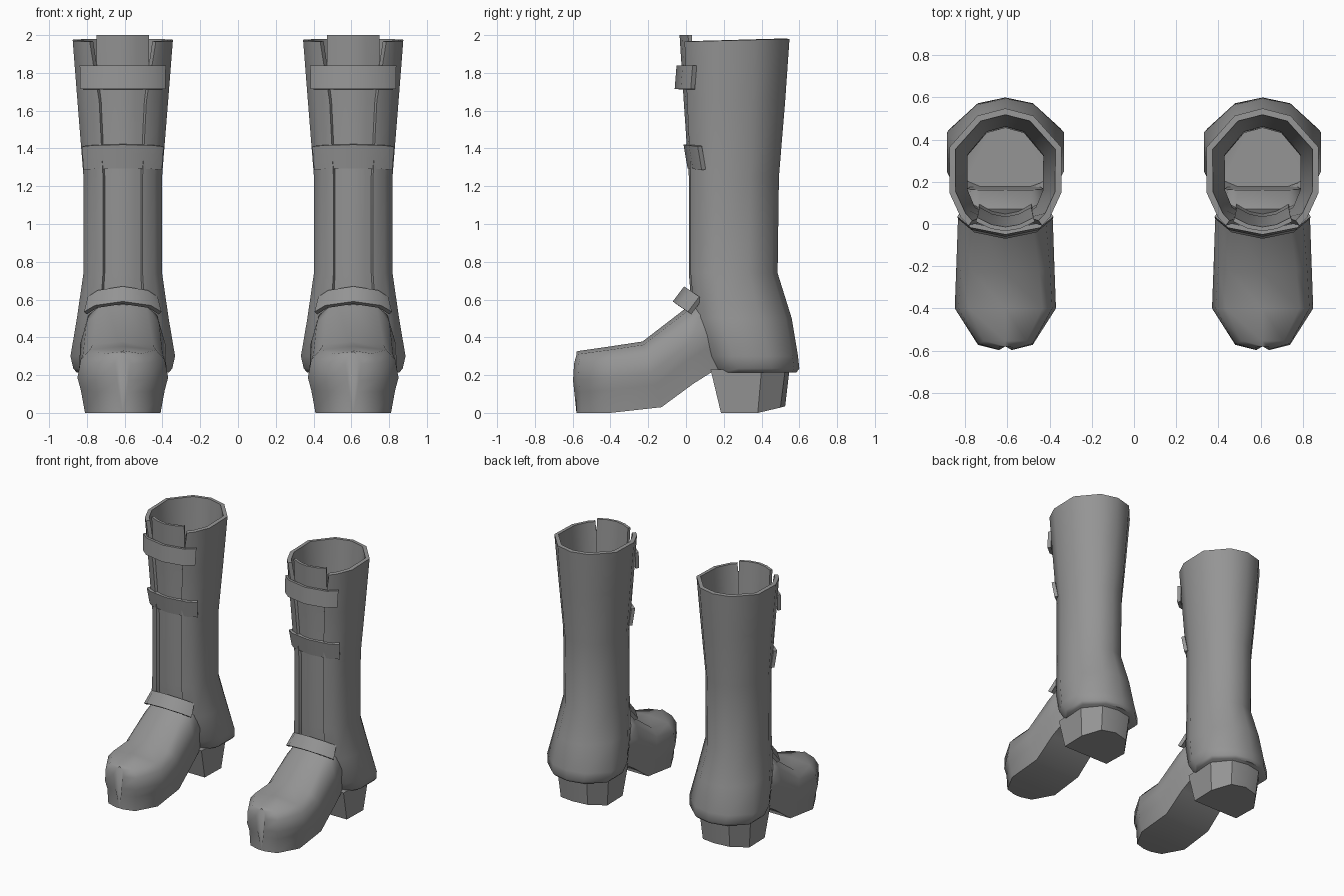
import bpy
import bmesh
from mathutils import Vector

if "Cube" in bpy.data.objects:
    bpy.data.objects.remove(bpy.data.objects["Cube"])

leather = bpy.data.materials.new("grey_leather")
leather.diffuse_color = (0.3, 0.3, 0.3, 1)
leather.use_nodes = True
leather.node_tree.nodes["Principled BSDF"].inputs["Base Color"].default_value = leather.diffuse_color


def finish(name, bm, x, angle=0.9, thickness=0):
    """Turn a bmesh into a placed, optionally thickened, smooth-shaded object."""
    bmesh.ops.recalc_face_normals(bm, faces=bm.faces[:])
    mesh = bpy.data.meshes.new(name)
    bm.to_mesh(mesh)
    bm.free()
    ob = bpy.data.objects.new(name, mesh)
    bpy.context.collection.objects.link(ob)
    mesh.materials.append(leather)
    ob.location.x = x
    bpy.ops.object.select_all(action='DESELECT')
    ob.select_set(True)
    bpy.context.view_layer.objects.active = ob
    if thickness:
        mod = ob.modifiers.new("wall", 'SOLIDIFY')
        mod.thickness = thickness
        mod.offset = -1
        bpy.ops.object.modifier_apply(modifier=mod.name)
    bpy.ops.object.shade_smooth_by_angle(angle=angle)
    return ob


def loft(rings, closed=True, caps=(True, True)):
    """Skin a series of equal-length point rings."""
    bm = bmesh.new()
    rows = [[bm.verts.new(p) for p in r] for r in rings]
    n = len(rows[0])
    for a, b in zip(rows, rows[1:]):
        for i in range(n if closed else n - 1):
            j = (i + 1) % n
            bm.faces.new((a[i], a[j], b[j], b[i]))
    for row, cap in zip((rows[0], rows[-1]), caps):
        if cap:
            bm.faces.new(row)
    return bm


def mirrored(half):
    """Complete a half outline whose last point lies on the centre line."""
    return half + [(-p[0], p[1], p[2]) for p in reversed(half[:-1])]


def shaft(x):
    # z, front y, back y, half width, half width of the front opening
    levels = [(0.215, 0.15, 0.585, 0.245, 0.13), (0.235, 0.14, 0.60, 0.262, 0.13),
              (0.30, 0.10, 0.593, 0.277, 0.13), (0.50, 0.03, 0.56, 0.243, 0.12),
              (0.74, 0.01, 0.485, 0.208, 0.105), (1.25, 0.01, 0.492, 0.208, 0.105),
              (1.65, -0.01, 0.525, 0.24, 0.125), (1.965, -0.025, 0.548, 0.265, 0.175)]
    rings = []
    for z, y0, y1, w, gap in levels:
        outline = [(gap / w, 0.03), (0.8, 0.1), (1, 0.3), (1, 0.68), (0.5, 0.94), (0, 1)]
        tilt = 0.015 if z > 1.9 else 0
        rings.append(mirrored([(u * w, y0 + t * (y1 - y0), z + tilt * t) for u, t in outline]))
    finish("boot_shaft", loft(rings, closed=False, caps=(True, False)), x, thickness=0.03)


def tongue(x):
    rings = []
    for z, y, w in [(0.55, 0.03, 0.13), (0.74, 0.015, 0.13), (1.25, 0.015, 0.13),
                    (1.65, -0.012, 0.135), (2.0, -0.034, 0.14)]:
        front = [(-w, y + 0.045, z), (-w / 2, y + 0.012, z), (0, y, z),
                 (w / 2, y + 0.012, z), (w, y + 0.045, z)]
        back = [(px * 0.95, py + 0.02, pz) for px, py, pz in reversed(front)]
        rings.append(front + back)
    finish("tongue", loft(rings), x)


def foot(x):
    # y at top, y at bottom, top z, bottom z, half width, top half width, sole half width
    stations = [(-0.58, -0.58, 0.325, 0.0, 0.03, 0.025, 0.03),
                (-0.555, -0.555, 0.33, 0.0, 0.13, 0.10, 0.115),
                (-0.40, -0.40, 0.352, 0.0, 0.24, 0.175, 0.20),
                (-0.23, -0.13, 0.378, 0.03, 0.232, 0.16, 0.195),
                (0.0, 0.04, 0.555, 0.155, 0.225, 0.13, 0.19),
                (0.07, 0.135, 0.60, 0.215, 0.21, 0.12, 0.18),
                (0.16, 0.18, 0.50, 0.22, 0.18, 0.12, 0.16)]
    rings = []
    for yt, yb, zt, zb, w, wt, ws in stations:
        def at(px, f, bulge=0):
            return (px, yb + f * (yt - yb) - bulge, zb + f * (zt - zb))
        nose = 0.018 if zt < 0.34 else 0
        rings.append(mirrored([(0, yb, zb), at(ws, 0), at(ws + (w - ws) * 0.55, 0.34),
                               at(w, 0.53, nose), at((w + wt) / 2 + 0.015, 0.8, nose * 0.7),
                               at(wt, 0.95), at(0, 1)])[:-1])
    finish("foot", loft(rings), x, angle=0.8)


def heel(x):
    lower = [(0.195, 0.185, 0), (0.20, 0.38, 0), (0.115, 0.50, 0.028), (0, 0.525, 0.035)]
    upper = [(0.205, 0.13, 0.23), (0.225, 0.40, 0.23), (0.125, 0.525, 0.23), (0, 0.548, 0.23)]
    finish("heel", loft([mirrored(lower), mirrored(upper)]), x, angle=0.5)


def strap(name, x, top, bottom, w_top, w_bottom, wrap):
    """Curved band; top and bottom are (y, z) of its front edge, wrap the sweep back."""
    out = Vector((0, top[1] - bottom[1], bottom[0] - top[0])).normalized() * 0.022
    rings = []
    for u, t in [(-1, 1), (-0.72, 0.38), (0, 0), (0.72, 0.38), (1, 1)]:
        a = Vector((u * w_top, top[0] + t * wrap[0], top[1] + t * wrap[1]))
        b = Vector((u * w_bottom, bottom[0] + t * wrap[0], bottom[1] + t * wrap[1]))
        inward = out + Vector((-u * 0.015, 0, 0))
        rings.append([a, b, b + inward, a + inward])
    finish(name, loft(rings), x, angle=0.8)


# Matching pair of boots
for cx in (-0.61, 0.61):
    shaft(cx)
    tongue(cx)
    foot(cx)
    heel(cx)
    strap("upper_strap", cx, (-0.05, 1.84), (-0.06, 1.715), 0.228, 0.225, (0.085, 0))
    strap("middle_strap", cx, (-0.013, 1.42), (0.008, 1.295), 0.217, 0.207, (0.075, -0.01))
    strap("ankle_strap", cx, (-0.01, 0.67), (-0.07, 0.59), 0.185, 0.205, (0.08, -0.055))
